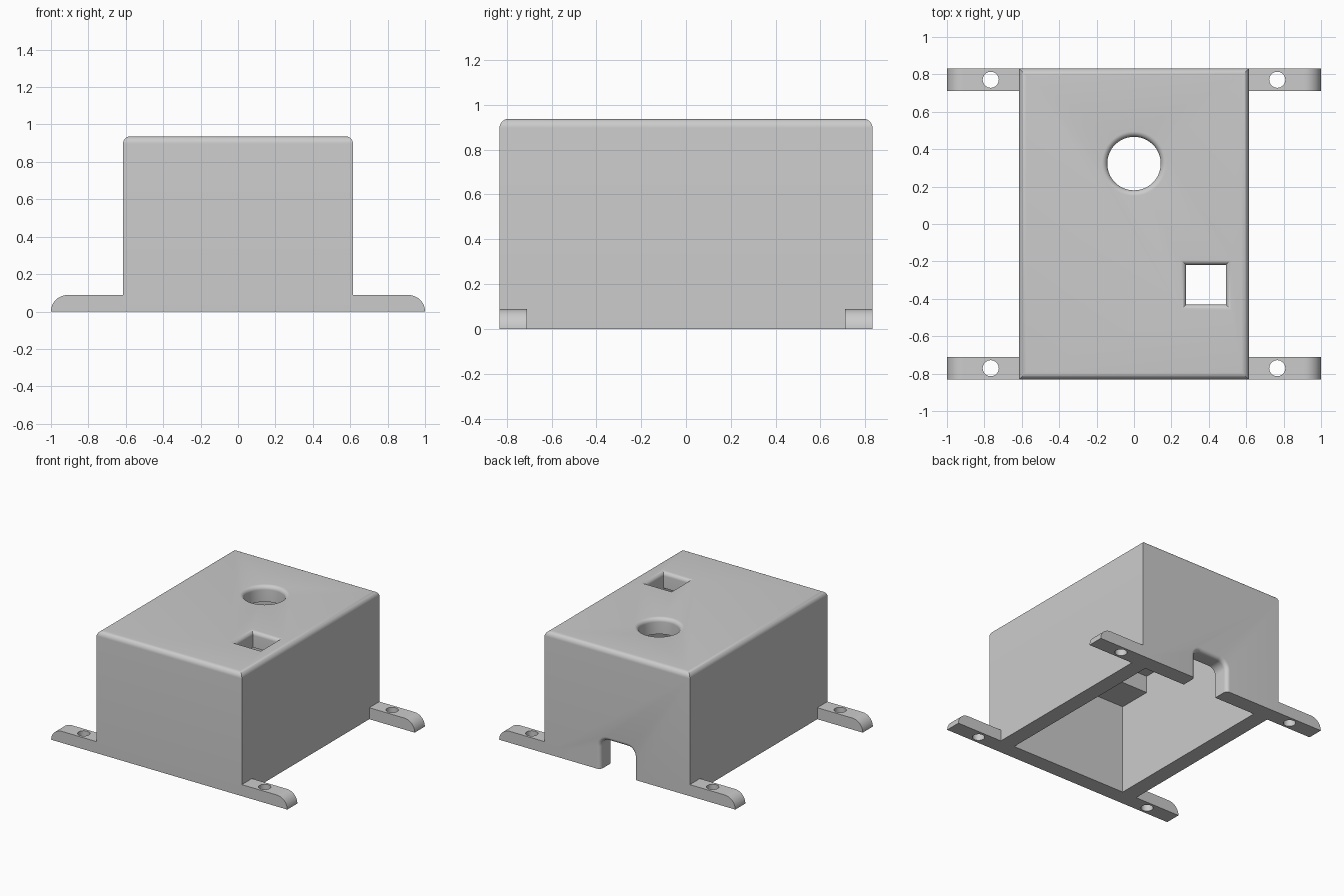
import bpy, bmesh
from math import sin, cos, pi
from mathutils import Vector

if "Cube" in bpy.data.objects:
    bpy.data.objects.remove(bpy.data.objects["Cube"])

W, D, H = 0.615, 0.832, 0.937      # outer half width, half depth, height
T = 0.122                          # wall thickness
F = 0.03                           # rounding around the openings


def make(name, bm):
    bmesh.ops.recalc_face_normals(bm, faces=bm.faces)
    me = bpy.data.meshes.new(name)
    bm.to_mesh(me)
    bm.free()
    ob = bpy.data.objects.new(name, me)
    bpy.context.collection.objects.link(ob)
    return ob


def box(name, lo, hi, top_round=0):
    bm = bmesh.new()
    bmesh.ops.create_cube(bm, size=1)
    for v in bm.verts:
        v.co = Vector([lo[i] if v.co[i] < 0 else hi[i] for i in range(3)])
    if top_round:
        edges = [e for e in bm.edges if all(v.co.z > hi[2] - 1e-5 for v in e.verts)]
        bmesh.ops.bevel(bm, geom=edges, offset=top_round, segments=8,
                        profile=0.5, affect='EDGES')
    return make(name, bm)


def loft(name, loops):
    """Solid through equal-length closed loops of 3D points."""
    bm = bmesh.new()
    rings = [[bm.verts.new(p) for p in loop] for loop in loops]
    n = len(rings[0])
    for a, b in zip(rings, rings[1:]):
        for i in range(n):
            j = (i + 1) % n
            bm.faces.new((a[i], a[j], b[j], b[i]))
    bm.faces.new(rings[0])
    bm.faces.new(rings[-1])
    return make(name, bm)


def flared_cutter(name, outline, surface, place):
    """Cutter whose mouth flares out into a quarter-round at the surface."""
    levels = [(surface - 0.19, 0)]
    for k in range(9):
        a = k * pi / 16
        levels.append((surface - F + F * sin(a), F - F * cos(a)))
    levels.append((surface + 0.05, F))
    return loft(name, [[place(u, v, d) for u, v in outline(o)] for d, o in levels])


def apply_mods(ob):
    bpy.context.view_layer.objects.active = ob
    for m in list(ob.modifiers):
        bpy.ops.object.modifier_apply(modifier=m.name)


def cut(ob, cutter):
    m = ob.modifiers.new("cut", 'BOOLEAN')
    m.operation, m.solver, m.object = 'DIFFERENCE', 'EXACT', cutter
    apply_mods(ob)
    bpy.data.objects.remove(cutter)


def smooth(ob):
    bpy.ops.object.select_all(action='DESELECT')
    ob.select_set(True)
    bpy.context.view_layer.objects.active = ob
    bpy.ops.object.shade_smooth_by_angle(angle=pi / 6)


def circle(cx, cy, r, n=64):
    return lambda o: [(cx + (r + o) * cos(2 * pi * i / n),
                       cy + (r + o) * sin(2 * pi * i / n)) for i in range(n)]


def square(cx, cy, h):
    return lambda o: [(cx + sx * (h + o), cy + sy * (h + o))
                      for sx, sy in ((1, 1), (-1, 1), (-1, -1), (1, -1))]


def arch(half, top, r):
    def outline(o):
        pts = [(half + o, -0.1)]
        for cx, start in ((half - r, 0), (r - half, pi / 2)):
            for k in range(9):
                a = start + k * pi / 16
                pts.append((cx + (r + o) * cos(a), top - r + (r + o) * sin(a)))
        return pts + [(-half - o, -0.1)]
    return outline


def on_top(u, v, d):
    return (u, v, d)


def on_back(u, v, d):
    return (u, d, v)


# Hollow cover, open underneath
cover = box("cover", (-W, -D, 0), (W, D, H), 0.04)
cut(cover, box("cavity", (T - W, T - D, -0.1), (W - T, D - T, H - T)))

# Round and square openings on top, cable notch in the back wall
cut(cover, flared_cutter("round_cut", circle(0, 0.323, 0.143), H, on_top))
cut(cover, flared_cutter("square_cut", square(0.385, -0.325, 0.106), H, on_top))
cut(cover, flared_cutter("notch_cut", arch(0.143, 0.235, 0.06), D, on_back))
smooth(cover)

# Block in the inner corner under the top
box("inner_block", (T - W - 0.01, T - D - 0.01, 0.685), (-0.23, -0.45, H - T + 0.01))

# Four mounting ears with rounded ends and screw holes
R = 0.088
profile = [(W, 0), (1, 0)] + [(1 - R + R * cos(k * pi / 24), R * sin(k * pi / 24))
                              for k in range(1, 13)] + [(W, R)]
ears = loft("mounting_ears", [[(x, y, z) for x, z in profile] for y in (D - T, D)])
hole = circle(0.766, D - T / 2, 0.043, 32)(0)
cut(ears, loft("screw_cut", [[(x, y, z) for x, y in hole] for z in (-0.1, 0.2)]))
mirror = ears.modifiers.new("mirror", 'MIRROR')
mirror.use_axis = (True, True, False)
mirror.use_mirror_merge = False
apply_mods(ears)
smooth(ears)
